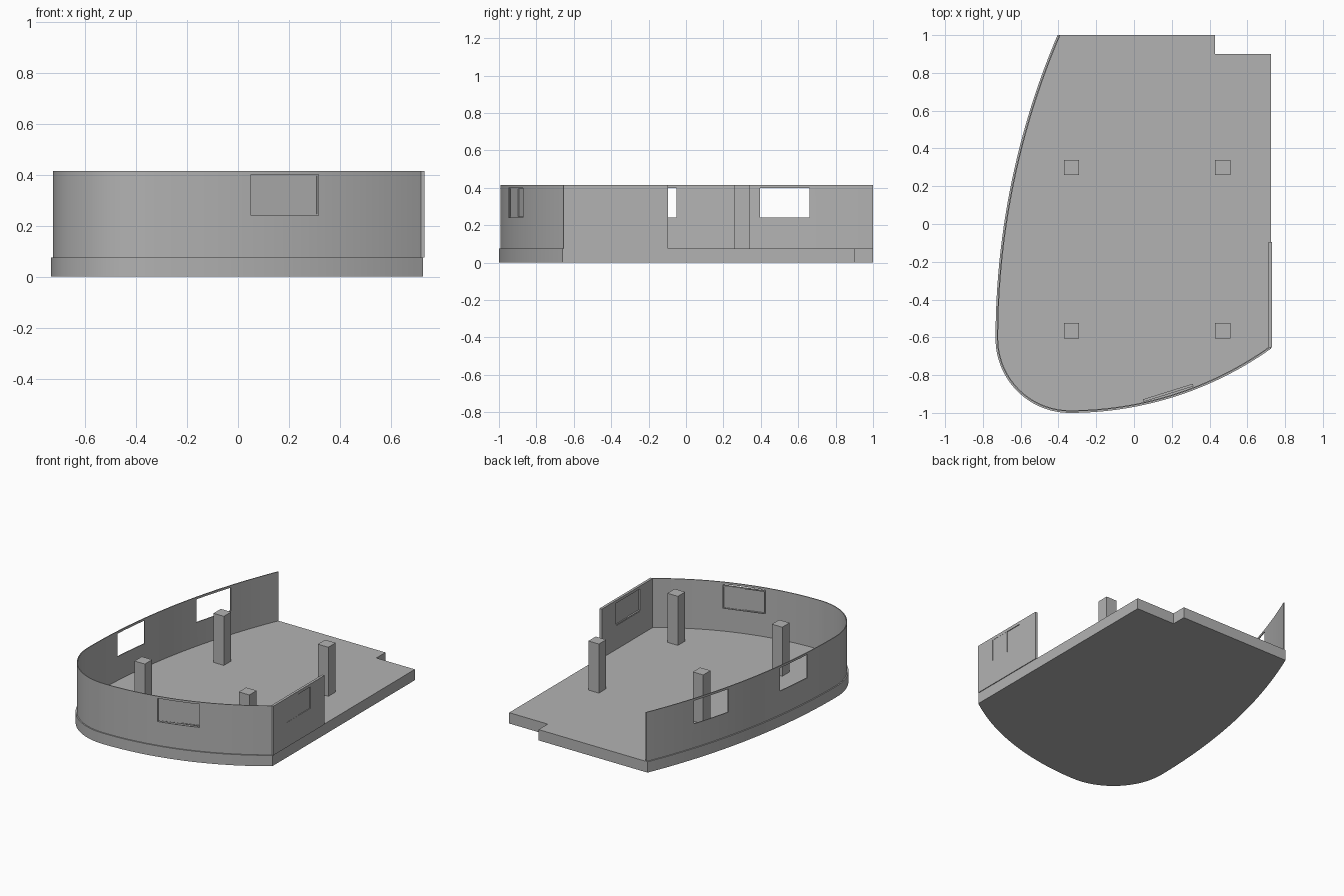
import bpy
import bmesh
from math import asin, pi, cos, sin, atan2, hypot, radians

if "Cube" in bpy.data.objects:
    bpy.data.objects.remove(bpy.data.objects["Cube"])

grey = bpy.data.materials.new("plain_grey")
grey.use_nodes = True
grey.diffuse_color = (0.45, 0.45, 0.45, 1)
grey.node_tree.nodes["Principled BSDF"].inputs["Base Color"].default_value = (0.45, 0.45, 0.45, 1)

FLOOR, TOP = 0.075, 0.415
SILL, HEAD = 0.24, 0.40


def prism(name, outline, z0, z1):
    """Extrude a flat outline upward into a closed solid."""
    bm = bmesh.new()
    base = bm.faces.new([bm.verts.new((x, y, z0)) for x, y in outline])
    up = bmesh.ops.extrude_face_region(bm, geom=[base])["geom"]
    moved = [v for v in up if isinstance(v, bmesh.types.BMVert)]
    bmesh.ops.translate(bm, verts=moved, vec=(0, 0, z1 - z0))
    bmesh.ops.recalc_face_normals(bm, faces=bm.faces)
    mesh = bpy.data.meshes.new(name)
    bm.to_mesh(mesh)
    bm.free()
    mesh.materials.append(grey)
    obj = bpy.data.objects.new(name, mesh)
    bpy.context.collection.objects.link(obj)
    return obj


def box(name, x0, x1, y0, y1, z0, z1):
    return prism(name, [(x0, y0), (x1, y0), (x1, y1), (x0, y1)], z0, z1)


def activate(obj):
    bpy.ops.object.select_all(action="DESELECT")
    obj.select_set(True)
    bpy.context.view_layer.objects.active = obj


def cut_opening(wall, x0, x1, y0, y1):
    cutter = box("opening_cutter", x0, x1, y0, y1, SILL, HEAD)
    cutter.hide_render = True
    mod = wall.modifiers.new("opening", "BOOLEAN")
    mod.operation, mod.solver, mod.object = "DIFFERENCE", "EXACT", cutter
    activate(wall)
    bpy.ops.object.modifier_apply(modifier=mod.name)
    bpy.data.objects.remove(cutter)


def smooth(obj):
    activate(obj)
    bpy.ops.object.shade_smooth_by_angle(angle=radians(25))


def arc(cx, cy, r, a0, a1, steps):
    angles = [a0 + (a1 - a0) * i / steps for i in range(steps + 1)]
    return [(cx + r * cos(a), cy + r * sin(a)) for a in angles]


def curved_edge(inset):
    """Three tangent arcs: long side, tight corner, broad front."""
    side, corner, front = 4.1 - inset, 0.393 - inset, 1.838 - inset
    pts = arc(3.367, -0.607, side, pi - asin(1.607 / side), pi, 36)
    pts += arc(-0.34, -0.607, corner, pi, 1.5 * pi, 24)[1:]
    pts += arc(-0.34, 0.838, front, 1.5 * pi, 1.5 * pi + asin(1.065 / front), 36)[1:]
    return pts


def window(name, a, b, depth):
    """Frame with two offset sliding panes; a to b runs along the outer face."""
    length = hypot(b[0] - a[0], b[1] - a[1])
    bar = 0.006
    mid = length / 2
    parts = [
        ("frame_sill", 0, length, 0, depth, SILL, SILL + bar),
        ("frame_head", 0, length, 0, depth, HEAD - bar, HEAD),
        ("frame_jamb_a", 0, bar, 0, depth, SILL, HEAD),
        ("frame_jamb_b", length - bar, length, 0, depth, SILL, HEAD),
        ("pane_a", bar, mid + bar, 0.001, 0.005, SILL, HEAD),
        ("pane_b", mid - bar, length - bar, 0.005, 0.009, SILL, HEAD),
    ]
    for part, *dims in parts:
        obj = box(f"{name}_{part}", *dims)
        obj.location = (a[0], a[1], 0)
        obj.rotation_euler.z = atan2(b[1] - a[1], b[0] - a[0])


# Floor slab with the notched back corner
slab = prism("floor_slab", curved_edge(0) + [(0.725, 0.9), (0.43, 0.9), (0.43, 1.0)], 0, FLOOR)
smooth(slab)

# Thin curved wall with two open windows on the side and one at the front
curved_wall = prism("curved_wall", curved_edge(0.008) + curved_edge(0.014)[::-1], FLOOR, TOP)
for y0, y1 in [(0.395, 0.66), (-0.31, -0.05)]:
    cut_opening(curved_wall, -0.9, -0.4, y0, y1)
cut_opening(curved_wall, 0.05, 0.315, -1.2, -0.7)
smooth(curved_wall)

# Short straight wall
straight_wall = box("straight_wall", 0.712, 0.73, -0.655, -0.095, FLOOR, TOP)
cut_opening(straight_wall, 0.6, 0.8, -0.52, -0.245)

# Glazed windows
window("front_window", (0.05, -0.942), (0.315, -0.859), 0.014)
window("side_window", (0.73, -0.52), (0.73, -0.245), 0.016)

# Four square pillars
for x, side in [(-0.33, "right"), (0.47, "left")]:
    for y, end in [(-0.565, "front"), (0.3, "back")]:
        box(f"{end}_{side}_pillar", x - 0.04, x + 0.04, y - 0.04, y + 0.04, FLOOR, TOP)
